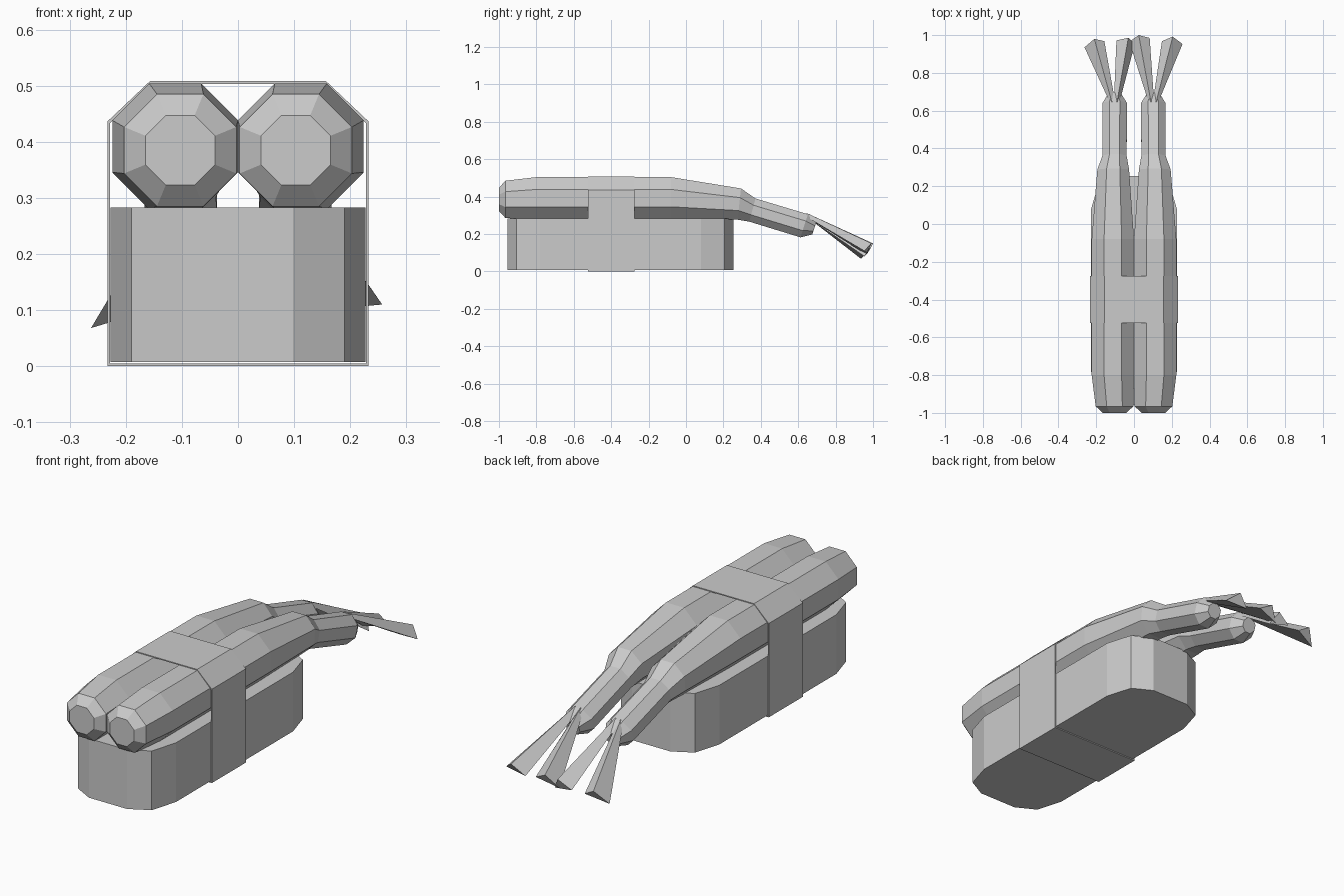
import bpy
import bmesh
import math

cube = bpy.data.objects.get("Cube")
if cube:
    bpy.data.objects.remove(cube, do_unlink=True)

grey = bpy.data.materials.new("light_grey")
grey.use_nodes = True
grey.diffuse_color = (0.6, 0.6, 0.6, 1)
grey.node_tree.nodes["Principled BSDF"].inputs["Base Color"].default_value = (0.6, 0.6, 0.6, 1)


def loft(name, rings, caps=True):
    """Join rings of equal point count into one flat-shaded object."""
    bm = bmesh.new()
    loops = [[bm.verts.new(p) for p in ring] for ring in rings]
    n = len(loops[0])
    for a, b in zip(loops, loops[1:]):
        for i in range(n):
            j = (i + 1) % n
            bm.faces.new((a[i], a[j], b[j], b[i]))
    if caps:
        bm.faces.new(loops[0])
        bm.faces.new(loops[-1])
    else:
        for i in range(n):
            j = (i + 1) % n
            bm.faces.new((loops[-1][i], loops[-1][j], loops[0][j], loops[0][i]))
    bmesh.ops.recalc_face_normals(bm, faces=bm.faces)
    mesh = bpy.data.meshes.new(name)
    bm.to_mesh(mesh)
    bm.free()
    mesh.materials.append(grey)
    obj = bpy.data.objects.new(name, mesh)
    bpy.context.collection.objects.link(obj)
    return obj


# Rice block: one corner of the outline, mirrored to all four
mid_y = -0.35
corner = [(0.227, 0.43), (0.19, 0.555), (0.098, 0.605)]
half = corner + [(-x, y) for x, y in reversed(corner)]
outline = half + [(-x, -y) for x, y in half]
loft("rice_block", [[(x, mid_y + y, z) for x, y in outline] for z in (0.008, 0.283)])

# Seaweed band: thin open wrap around rice and shrimps
def band_ring(y, inset):
    side = 0.233 - inset
    top = 0.508 - inset
    right = [(side, inset), (side, 0.436 - inset / 2), (0.157 - inset / 2, top)]
    pts = right + [(-x, z) for x, z in reversed(right)]
    return [(x, y, z) for x, z in pts]

front, back = -0.525, -0.275
loft("seaweed_band", [band_ring(front, 0), band_ring(back, 0),
                      band_ring(back, 0.005), band_ring(front, 0.005)], caps=False)

# Shrimp bodies: octagonal rings of (y, centre z, centre x, apothem, tilt)
stations = [
    (-1.0, 0.385, 0.103, 0.062, 0),
    (-0.965, 0.385, 0.103, 0.1, 0),
    (-0.8, 0.392, 0.112, 0.112, 0),
    (-0.08, 0.392, 0.112, 0.112, 0),
    (0.285, 0.36, 0.11, 0.084, 6),
    (0.355, 0.328, 0.103, 0.064, 15),
    (0.632, 0.244, 0.102, 0.065, 18),
    (0.686, 0.23, 0.102, 0.034, 18),
]

def body_ring(side, y, z, x, apothem, tilt):
    radius = apothem / math.cos(math.pi / 8)
    t = math.radians(tilt)
    ring = []
    for k in range(8):
        a = (k + 0.5) * math.pi / 4
        up = radius * math.sin(a)
        ring.append((side * x + radius * math.cos(a),
                     y + up * math.sin(t), z + up * math.cos(t)))
    return ring

for side, label in ((1, "left"), (-1, "right")):
    loft(label + "_shrimp_body", [body_ring(side, *s) for s in stations])

# Tail fins: creased blades given by base x and tip left, ridge, right
fins = {
    "right_outer_fin": (-0.117, (-0.262, 0.935, 0.068), (-0.21, 0.98, 0.13), (-0.157, 0.968, 0.1)),
    "right_inner_fin": (-0.09, (-0.093, 0.972, 0.1), (-0.03, 0.986, 0.14), (0.005, 0.955, 0.08)),
    "left_inner_fin": (0.09, (-0.025, 0.965, 0.09), (0.025, 1.0, 0.15), (0.083, 0.985, 0.12)),
    "left_outer_fin": (0.117, (0.148, 0.968, 0.1), (0.205, 0.992, 0.15), (0.257, 0.953, 0.11)),
}
for name, (x, *tip) in fins.items():
    base = [(x - 0.016, 0.655, 0.285), (x, 0.645, 0.312), (x + 0.016, 0.655, 0.285)]
    loft(name, [base, tip])
